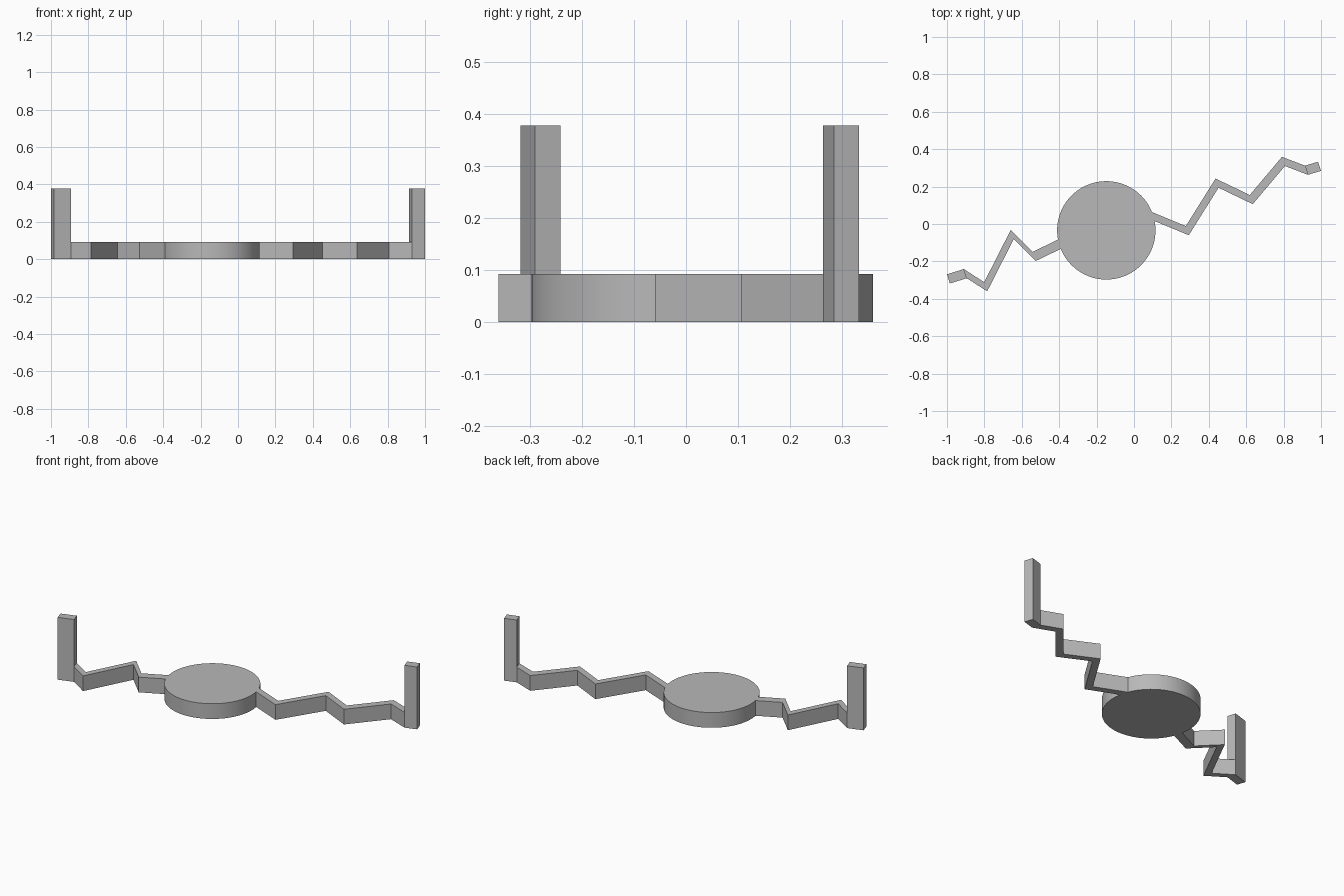
import bpy, bmesh, math
from mathutils import Vector

cube = bpy.data.objects.get("Cube")
if cube:
    bpy.data.objects.remove(cube, do_unlink=True)

grey = bpy.data.materials.new("plain grey")
grey.use_nodes = True
grey.diffuse_color = (0.48, 0.48, 0.48, 1)
grey.node_tree.nodes["Principled BSDF"].inputs["Base Color"].default_value = grey.diffuse_color

ARM_HEIGHT, POST_HEIGHT = 0.092, 0.377
BACK = Vector((-0.016, 0.049))  # sideways step from the front edge to the back edge


def ribbon(name, front_edge, height):
    """Extrude a zigzag strip, swept sideways by BACK, up from the ground."""
    bm = bmesh.new()
    fronts = [Vector(p) for p in front_edge]
    rows = [[bm.verts.new((*p, 0)), bm.verts.new((*(p + BACK), 0))] for p in fronts]
    faces = [bm.faces.new((a[0], b[0], b[1], a[1])) for a, b in zip(rows, rows[1:])]
    top = bmesh.ops.extrude_face_region(bm, geom=faces, use_keep_orig=True)["geom"]
    bmesh.ops.translate(bm, vec=(0, 0, height),
                        verts=[g for g in top if isinstance(g, bmesh.types.BMVert)])
    bmesh.ops.recalc_face_normals(bm, faces=bm.faces)
    mesh = bpy.data.meshes.new(name)
    bm.to_mesh(mesh)
    bm.free()
    mesh.materials.append(grey)
    obj = bpy.data.objects.new(name, mesh)
    bpy.context.collection.objects.link(obj)
    return obj


# Round central hub
bpy.ops.mesh.primitive_cylinder_add(vertices=96, radius=0.263, depth=ARM_HEIGHT,
                                    location=(-0.148, -0.034, ARM_HEIGHT / 2))
hub = bpy.context.object
hub.name = "central_disc"
hub.data.materials.append(grey)
bpy.ops.object.shade_smooth_by_angle(angle=math.radians(30))

# Front edges of the zigzag arms, from the hub out to the post
left_path = [(0.075, 0.03), (0.293, -0.06), (0.452, 0.194), (0.635, 0.106),
             (0.807, 0.31), (0.93, 0.263)]
right_path = [(-0.35, -0.113), (-0.526, -0.198), (-0.643, -0.081),
              (-0.785, -0.36), (-0.894, -0.29)]

ribbon("left_zigzag_arm", left_path, ARM_HEIGHT)
ribbon("right_zigzag_arm", right_path, ARM_HEIGHT)

# Upright end posts
ribbon("left_post", [left_path[-1], (1.0, 0.284)], POST_HEIGHT)
ribbon("right_post", [right_path[-1], (-0.984, -0.318)], POST_HEIGHT)
